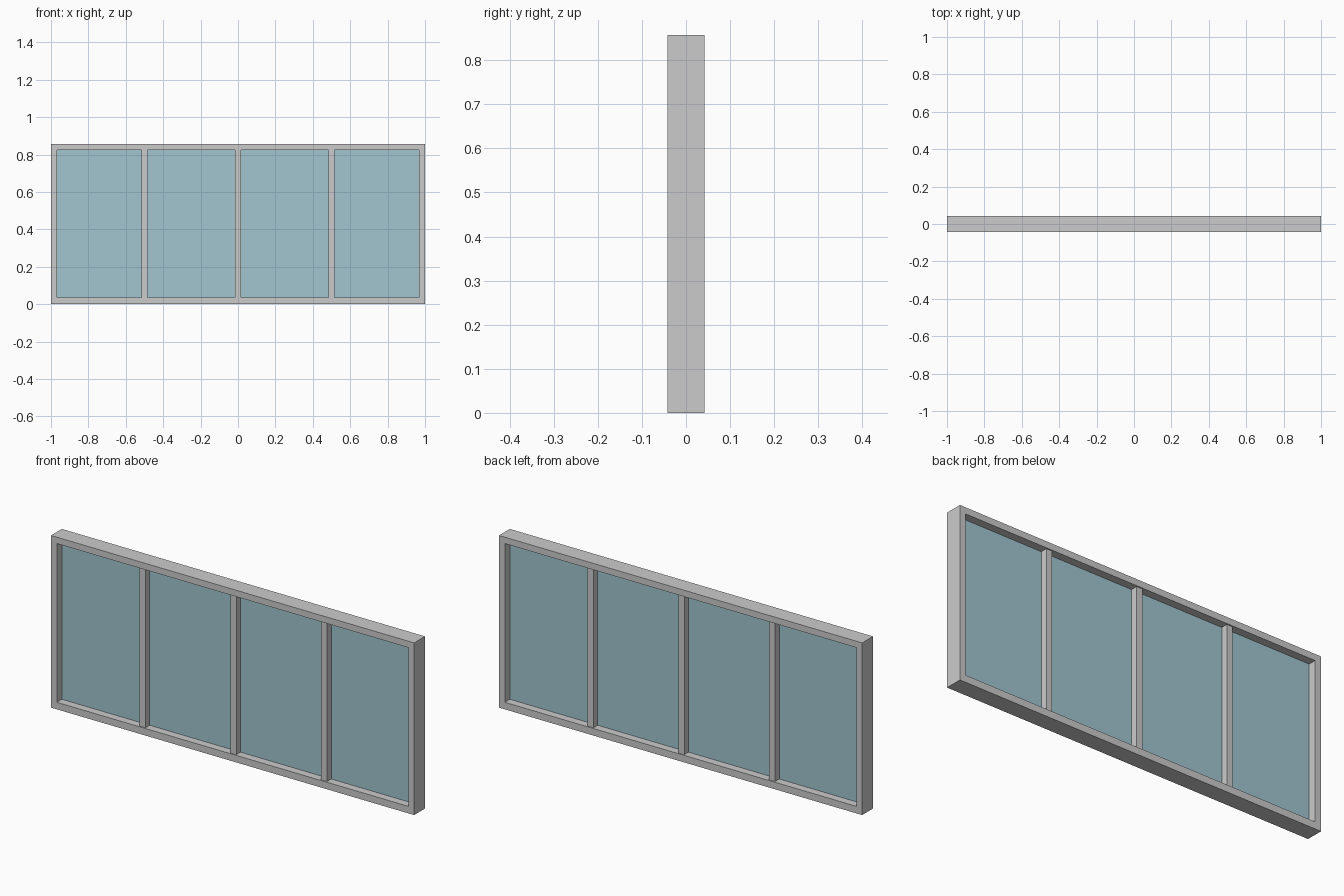
import bpy

if "Cube" in bpy.data.objects:
    bpy.data.objects.remove(bpy.data.objects["Cube"])

W, H, D = 2.0, 0.857, 0.085   # overall size
T = 0.032                     # bar width
BOTTOM = 0.035                # sill height


def box(name, x0, x1, depth, z0, z1, mat=None):
    bpy.ops.mesh.primitive_cube_add(size=1, location=((x0 + x1) / 2, 0, (z0 + z1) / 2))
    ob = bpy.context.object
    ob.name = name
    ob.scale = (x1 - x0, depth, z1 - z0)
    bpy.ops.object.transform_apply(location=False, rotation=False, scale=True)
    if mat:
        ob.data.materials.append(mat)
    return ob


glass = bpy.data.materials.new("glass")
glass.diffuse_color = (0.36, 0.56, 0.63, 1)
glass.use_nodes = True
glass.node_tree.nodes["Principled BSDF"].inputs["Base Color"].default_value = glass.diffuse_color

# Outer frame: one ring, a rectangular profile extruded and hollowed
verts = []
for y in (-D / 2, D / 2):
    for x, z0, z1 in ((W / 2, 0, H), (W / 2 - T, BOTTOM, H - T)):
        verts += [(-x, y, z0), (x, y, z0), (x, y, z1), (-x, y, z1)]
faces = []
for i in range(4):
    j = (i + 1) % 4
    faces += [(i, j, 4 + j, 4 + i),            # front
              (8 + j, 8 + i, 12 + i, 12 + j),  # back
              (j, i, 8 + i, 8 + j),            # outside
              (4 + i, 4 + j, 12 + j, 12 + i)]  # inner reveal
mesh = bpy.data.meshes.new("window_frame")
mesh.from_pydata(verts, [], faces)
bpy.context.collection.objects.link(bpy.data.objects.new("window_frame", mesh))

# Vertical mullions, slightly recessed from the frame
centres = (-0.5, 0.0, 0.5)
for i, x in enumerate(centres):
    box(f"mullion_{i + 1}", x - T / 2, x + T / 2, 0.073, BOTTOM, H - T)

# Glass panes between the uprights
edges = [-W / 2 + T / 2, *centres, W / 2 - T / 2]
for i, (a, b) in enumerate(zip(edges, edges[1:])):
    box(f"glass_pane_{i + 1}", a + T / 2, b - T / 2, 0.006, BOTTOM, H - T, glass)
